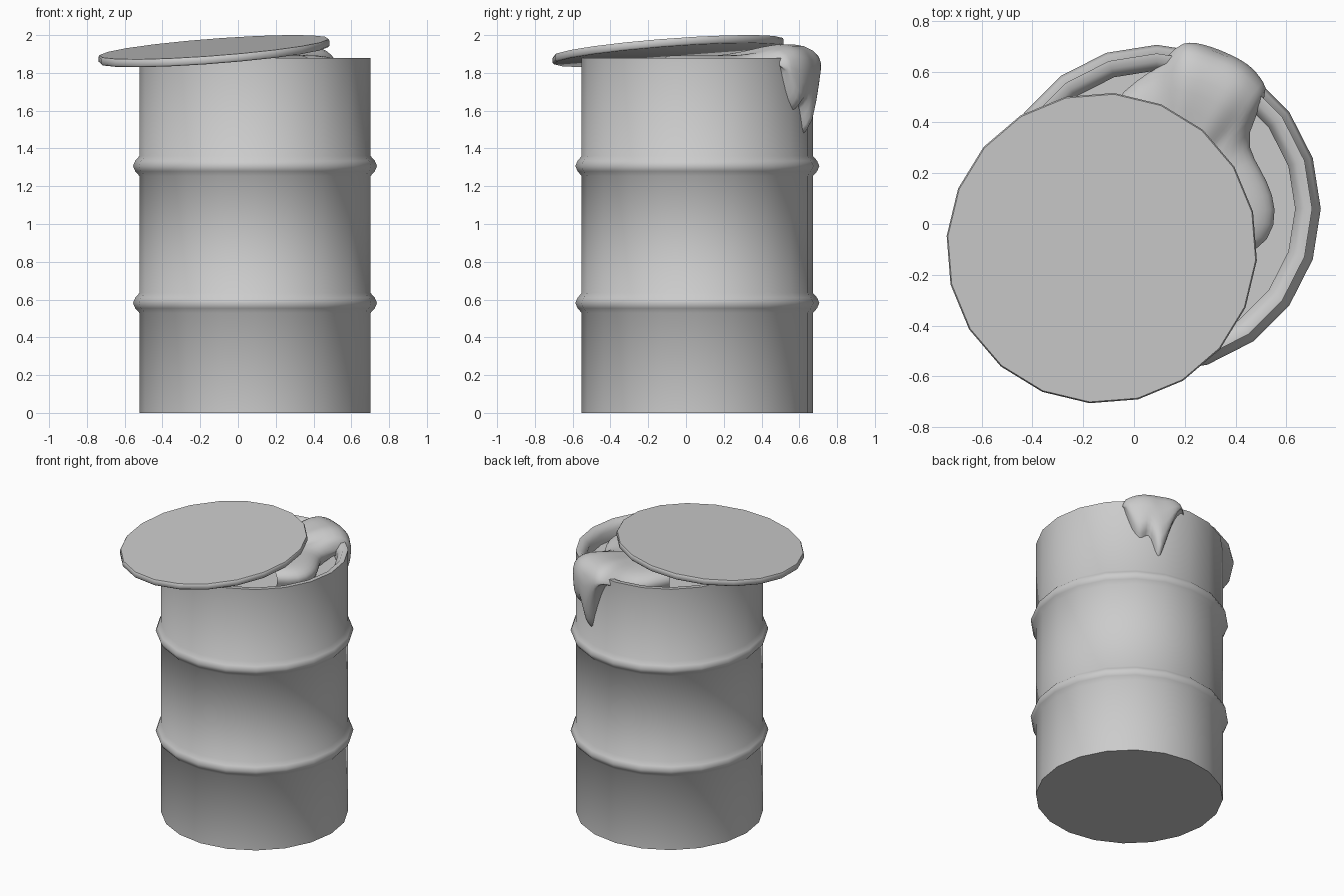
import bpy, bmesh, math

if "Cube" in bpy.data.objects:
    bpy.data.objects.remove(bpy.data.objects["Cube"])

SIDES = 20
CX, CY = 0.09, 0.06          # drum axis


def finish(name, bm, angle=35):
    bmesh.ops.recalc_face_normals(bm, faces=bm.faces)
    me = bpy.data.meshes.new(name)
    bm.to_mesh(me)
    bm.free()
    ob = bpy.data.objects.new(name, me)
    bpy.context.collection.objects.link(ob)
    bpy.ops.object.select_all(action='DESELECT')
    ob.select_set(True)
    bpy.context.view_layer.objects.active = ob
    bpy.ops.object.shade_smooth_by_angle(angle=math.radians(angle))
    return ob


def lathe(profile, cx, cy, phase=0.0, tilt=(0, 0)):
    """Revolve (radius, z) points, capping both ends; tilt slopes it in x and y."""
    bm = bmesh.new()
    rings = []
    for r, z in profile:
        ring = []
        for i in range(SIDES):
            a = phase + 2 * math.pi * i / SIDES
            x, y = r * math.cos(a), r * math.sin(a)
            ring.append(bm.verts.new((cx + x, cy + y, z + tilt[0] * x + tilt[1] * y)))
        rings.append(ring)
    for lo, hi in zip(rings, rings[1:]):
        for i in range(SIDES):
            j = (i + 1) % SIDES
            bm.faces.new((lo[i], lo[j], hi[j], hi[i]))
    bm.faces.new(rings[0][::-1])
    bm.faces.new(rings[-1])
    return bm


# Drum: wall with two rolled hoops, rim and inner filled level
R = 0.612
wall = [(R, 0)]
for z in (0.582, 1.307):
    wall += [(R, z - 0.053), (R + 0.022, z - 0.028), (R + 0.034, z),
             (R + 0.022, z + 0.028), (R, z + 0.053)]
wall += [(R, 1.88), (0.58, 1.88), (0.545, 1.84), (0.545, 1.77)]
finish("drum", lathe(wall, CX, CY), 50)

# Lid: tilted disc pushed towards the front left
lid = [(0.605, 1.894), (0.613, 1.902), (0.613, 1.928), (0.608, 1.936)]
finish("lid", lathe(lid, -0.127, -0.095, math.radians(-4.5), (0.075, 0.075)), 50)

# Sludge: puddle inside the rim (angle, reach) and spill over it (angle, lower edge)
puddle_a = [(-32, .38), (-16, .47), (0, .475), (14, .45), (27, .43), (40, .45)]
spill = [(46, 1.84), (50, 1.70), (54, 1.60), (58, 1.59), (62, 1.65), (65, 1.56),
         (68, 1.44), (71, 1.52), (75, 1.67), (79, 1.78), (83, 1.85)]
puddle_b = [(91, .54), (106, .50), (125, .38)]


def puddle_profile(r):
    return [(r * .35, 1.89), (r * .6, 1.895), (r * .8, 1.89), (r * .93, 1.87),
            (r, 1.84), (r, 1.81), (r - .01, 1.79), (r - .02, 1.76)]


def spill_profile(z, a):
    side = min(1, (a - 42) / 14, (90 - a) / 12)      # thinner near the sides
    out = 0.625 + 0.05 * side
    top = 1.90 + 0.055 * side
    thin = out if z > 1.56 else out - 0.01
    return [(.18, 1.895), (.34, top - .03), (.48, top), (.59, top - .005),
            (out, top - .06), (out, 1.85 + (z - 1.85) * .45),
            (thin - .01, z + .05), (.60, z)]


rows = [(a, puddle_profile(r)) for a, r in puddle_a]
rows += [(a, spill_profile(z, a)) for a, z in spill]
rows += [(a, puddle_profile(r)) for a, r in puddle_b]

bm = bmesh.new()
centre = bm.verts.new((CX, CY, 1.885))
grid = []
for a, prof in rows:
    c, s = math.cos(math.radians(a)), math.sin(math.radians(a))
    grid.append([bm.verts.new((CX + r * c, CY + r * s, z)) for r, z in prof])
for p, q in zip(grid, grid[1:]):
    bm.faces.new((centre, p[0], q[0]))
    for k in range(len(p) - 1):
        bm.faces.new((p[k], p[k + 1], q[k + 1], q[k]))
sludge = finish("sludge", bm, 180)
sub = sludge.modifiers.new("smooth", 'SUBSURF')
sub.levels = sub.render_levels = 1
